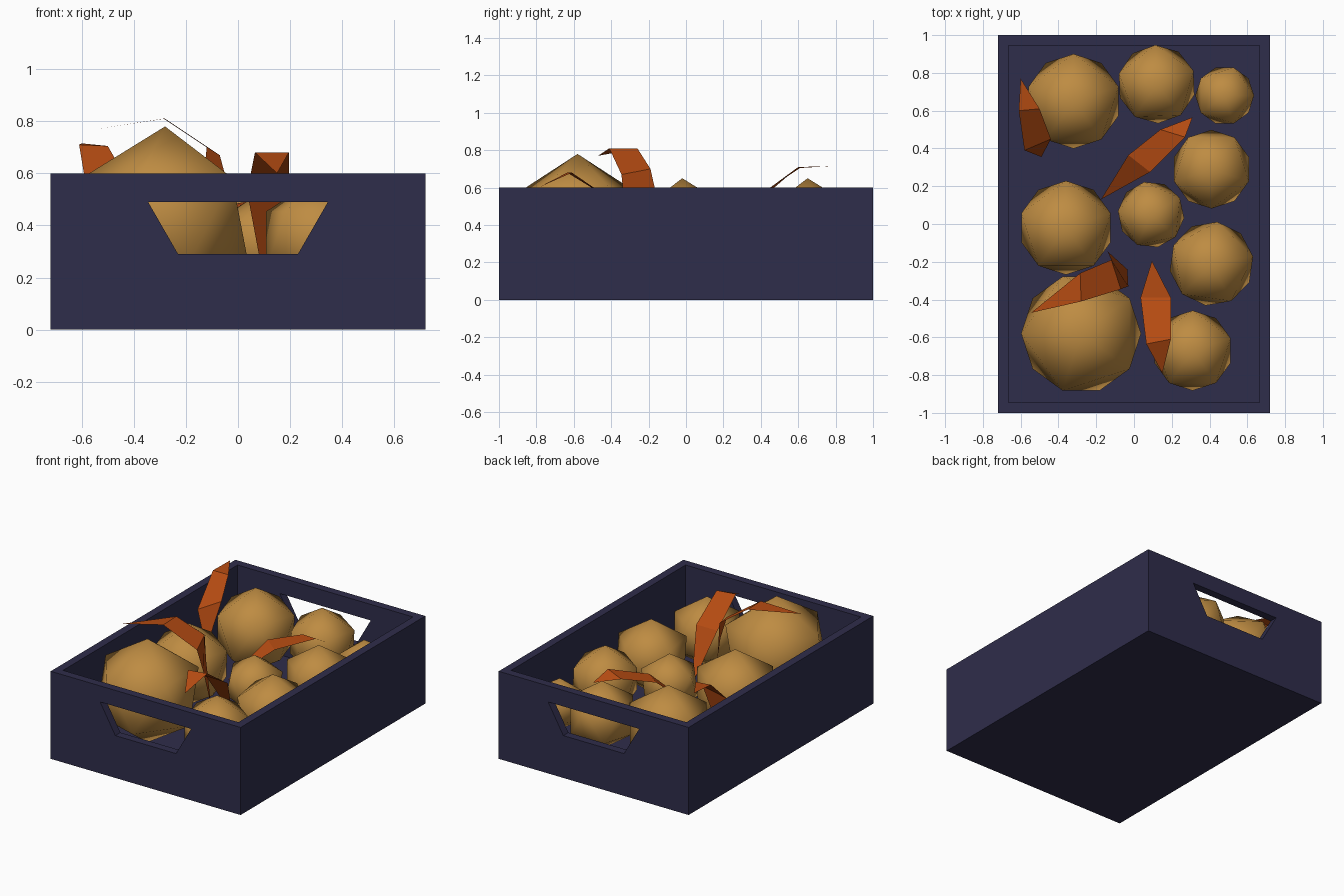
import bpy, bmesh, math

if "Cube" in bpy.data.objects:
    bpy.data.objects.remove(bpy.data.objects["Cube"])


def material(name, rgb):
    m = bpy.data.materials.new(name)
    m.diffuse_color = (*rgb, 1)
    m.use_nodes = True
    m.node_tree.nodes["Principled BSDF"].inputs["Base Color"].default_value = m.diffuse_color
    return m


NAVY = material("dark_navy", (0.028, 0.026, 0.070))
GOLD = material("golden_brown", (0.515, 0.262, 0.055))
RUST = material("burnt_orange", (0.456, 0.070, 0.006))


def mesh_object(name, verts, faces, mat):
    me = bpy.data.meshes.new(name)
    me.from_pydata(verts, [], faces)
    if mat:
        me.materials.append(mat)
    ob = bpy.data.objects.new(name, me)
    bpy.context.collection.objects.link(ob)
    return ob


def prism(name, outline, y0, y1, mat=None):
    """Extrude an (x, z) outline from y0 to y1."""
    n = len(outline)
    verts = [(x, y, z) for y in (y0, y1) for x, z in outline]
    faces = [tuple(range(n)), tuple(range(2 * n - 1, n - 1, -1))]
    faces += [(i, i + n, (i + 1) % n + n, (i + 1) % n) for i in range(n)]
    ob = mesh_object(name, verts, faces, mat)
    bm = bmesh.new()
    bm.from_mesh(ob.data)
    bmesh.ops.recalc_face_normals(bm, faces=bm.faces)
    bm.to_mesh(ob.data)
    bm.free()
    return ob


def box_outline(hx, z0, z1):
    return [(-hx, z0), (hx, z0), (hx, z1), (-hx, z1)]


def cut(target, cutter):
    mod = target.modifiers.new("cut", 'BOOLEAN')
    mod.operation = 'DIFFERENCE'
    mod.solver = 'EXACT'
    mod.object = cutter
    bpy.context.view_layer.objects.active = target
    bpy.ops.object.modifier_apply(modifier=mod.name)
    bpy.data.objects.remove(cutter)


# Open crate with a handle slot through both ends
crate = prism("crate", box_outline(0.72, 0, 0.6), -1, 1, NAVY)
cut(crate, prism("hollow_cutter", box_outline(0.665, 0.07, 0.8), -0.945, 0.945))
cut(crate, prism("handle_cutter",
                 [(-0.23, 0.29), (0.23, 0.29), (0.345, 0.49), (-0.345, 0.49)], -1.2, 1.2))

# Round goods: smooth icosahedra (x, y, radius, top height, turn in degrees)
balls = [
    (-0.28, -0.58, 0.355, 0.78, 180),
    (-0.32, 0.65, 0.280, 0.65, 90),
    (-0.36, -0.02, 0.278, 0.65, 90),
    (0.12, 0.74, 0.232, 0.595, 20),
    (0.48, 0.68, 0.174, 0.495, 0),
    (0.41, 0.29, 0.233, 0.59, 54),
    (0.09, 0.05, 0.197, 0.527, 30),
    (0.41, -0.21, 0.250, 0.58, 10),
    (0.31, -0.67, 0.237, 0.585, 90),
]
for i, (x, y, r, top, turn) in enumerate(balls):
    bpy.ops.mesh.primitive_ico_sphere_add(
        subdivisions=1, radius=r, location=(x, y, top - r),
        rotation=(0, 0, math.radians(turn)))
    ob = bpy.context.object
    ob.name = f"ball_{i + 1}"
    ob.data.materials.append(GOLD)
    ob.data.polygons.foreach_set("use_smooth", [True] * len(ob.data.polygons))


# Leaves: thin arched blades (tip, cross-section pairs, base)
def leaf(name, tip, pairs, base):
    verts = [tip] + [p for pair in pairs for p in pair] + [base]
    last = len(verts) - 1
    faces = [(0, 1, 2)]
    for k in range(len(pairs) - 1):
        a = 1 + 2 * k
        faces.append((a, a + 2, a + 3, a + 1))
    faces.append((last - 2, last, last - 1))
    ob = mesh_object(name, verts, faces, RUST)
    # keep the blade facing up
    if ob.data.polygons[0].normal.z < 0:
        ob.data.flip_normals()


leaf("leaf_back_left", (-0.60, 0.77, 0.715),
     [((-0.61, 0.60, 0.71), (-0.50, 0.61, 0.705)),
      ((-0.58, 0.39, 0.53), (-0.44, 0.45, 0.60))],
     (-0.49, 0.355, 0.30))
leaf("leaf_middle", (0.31, 0.565, 0.465),
     [((0.14, 0.50, 0.51), (0.27, 0.46, 0.53)),
      ((-0.03, 0.365, 0.48), (0.085, 0.275, 0.475))],
     (-0.175, 0.13, 0.25))
leaf("leaf_front_left", (-0.545, -0.47, 0.77),
     [((-0.285, -0.26, 0.81), (-0.28, -0.41, 0.81)),
      ((-0.12, -0.19, 0.70), (-0.07, -0.345, 0.67)),
      ((-0.14, -0.145, 0.50), (-0.03, -0.33, 0.52))],
     (-0.035, -0.24, 0.25))
leaf("leaf_front_right", (0.15, -0.79, 0.60),
     [((0.065, -0.635, 0.68), (0.195, -0.61, 0.68)),
      ((0.035, -0.39, 0.53), (0.195, -0.39, 0.53))],
     (0.095, -0.195, 0.21))
